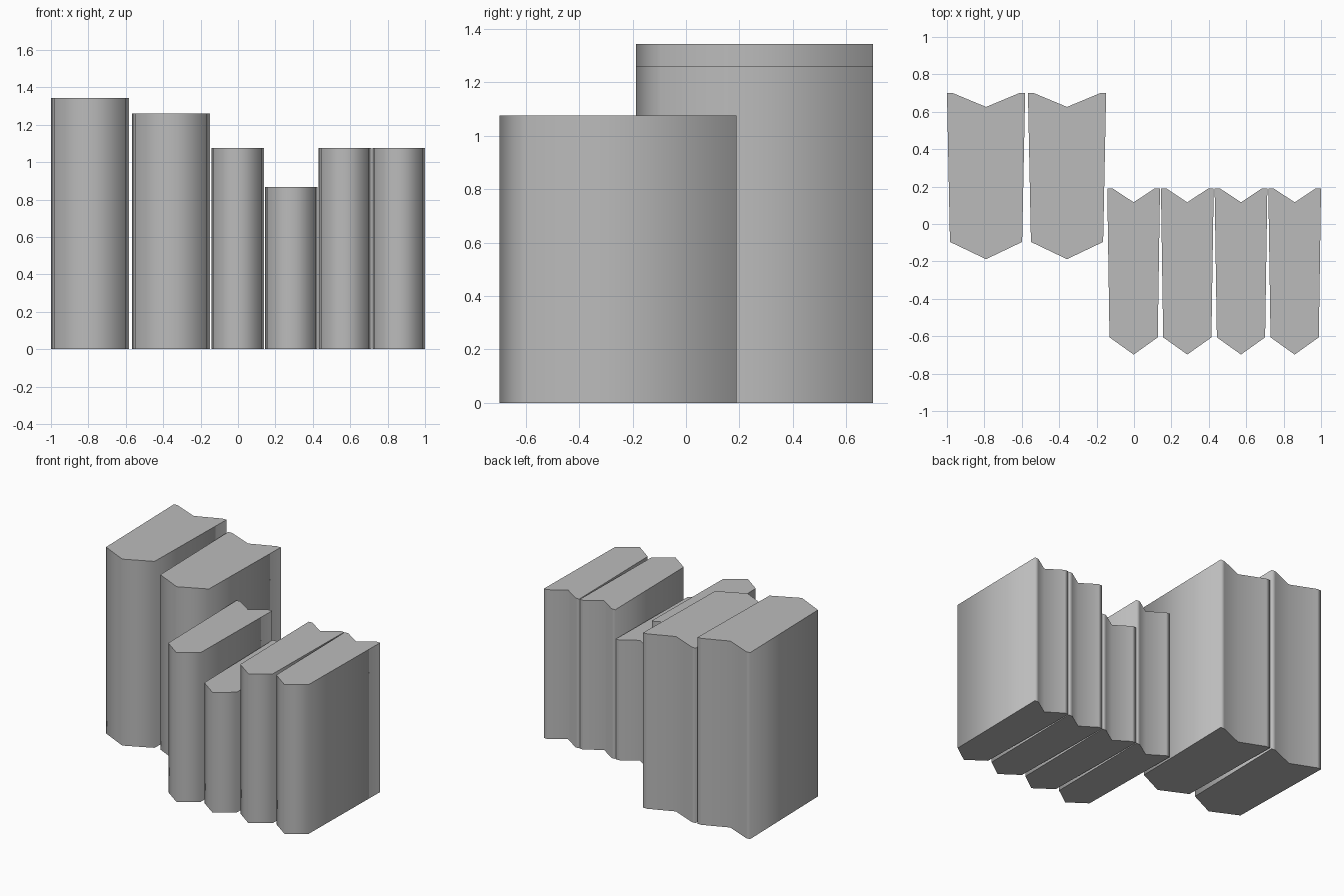
import bpy
import bmesh

cube = bpy.data.objects.get("Cube")
if cube:
    bpy.data.objects.remove(cube, do_unlink=True)

grey = bpy.data.materials.new("plain_grey")
grey.use_nodes = True
colour = (0.5, 0.5, 0.5, 1)
grey.diffuse_color = colour
grey.node_tree.nodes["Principled BSDF"].inputs["Base Color"].default_value = colour


def book(name, x, back, height, half_back, half_lip, half_front):
    # Plan outline: pointed spine, slightly flared covers, notched page edge
    right = [(half_front, -0.796), (half_back, 0), (half_lip, 0)]
    left = [(-px, py) for px, py in reversed(right)]
    outline = [(0, -0.888)] + right + [(0, -0.074)] + left
    bm = bmesh.new()
    base = bm.faces.new([bm.verts.new((px, py + back, 0)) for px, py in outline])
    top = bmesh.ops.extrude_face_region(bm, geom=[base], use_keep_orig=True)["geom"]
    bmesh.ops.translate(bm, vec=(0, 0, height),
                        verts=[v for v in top if isinstance(v, bmesh.types.BMVert)])
    bmesh.ops.recalc_face_normals(bm, faces=bm.faces)
    # Rounded shading around the sides, crisp top and bottom rims
    for face in bm.faces:
        face.smooth = abs(face.normal.z) < 0.5
        if not face.smooth:
            for edge in face.edges:
                edge.smooth = False
    mesh = bpy.data.meshes.new(name)
    bm.to_mesh(mesh)
    bm.free()
    mesh.materials.append(grey)
    obj = bpy.data.objects.new(name, mesh)
    obj.location.x = x
    bpy.context.collection.objects.link(obj)


# Two thick tall books set back
for i, (x, height) in enumerate([(-0.791, 1.343), (-0.358, 1.26)]):
    book(f"thick_book_{i + 1}", x, 0.7, height, 0.209, 0.178, 0.193)

# Four thin books in front
for i, height in enumerate([1.075, 0.866, 1.075, 1.075]):
    book(f"thin_book_{i + 1}", -0.002 + 0.287 * i, 0.19, height, 0.141, 0.112, 0.129)
